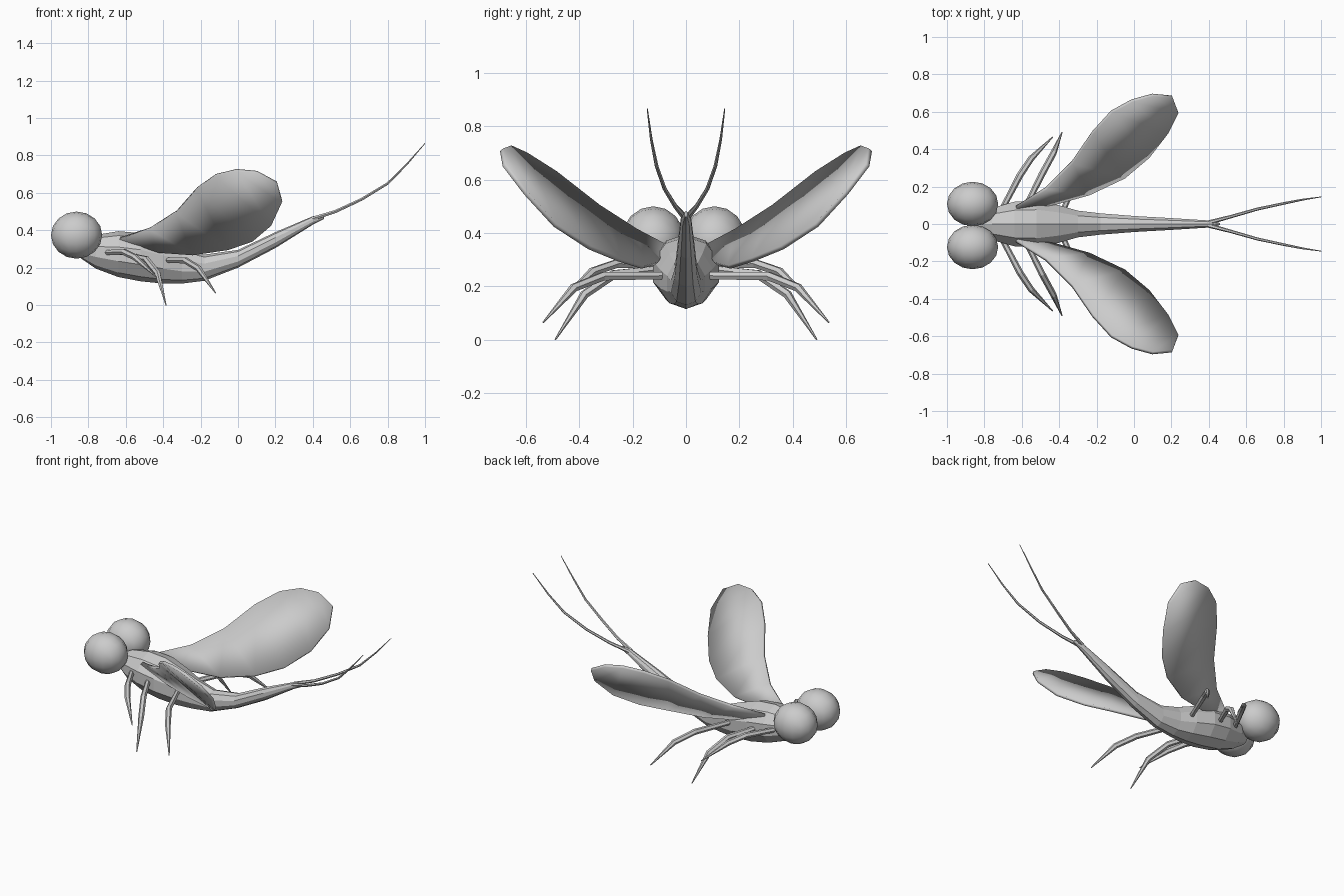
import bpy, bmesh, math
from mathutils import Vector

if "Cube" in bpy.data.objects:
    bpy.data.objects.remove(bpy.data.objects["Cube"])


def make_object(name, bm, smooth=None):
    bmesh.ops.recalc_face_normals(bm, faces=bm.faces[:])
    mesh = bpy.data.meshes.new(name)
    bm.to_mesh(mesh)
    bm.free()
    ob = bpy.data.objects.new(name, mesh)
    bpy.context.collection.objects.link(ob)
    if smooth:
        bpy.ops.object.select_all(action='DESELECT')
        ob.select_set(True)
        bpy.context.view_layer.objects.active = ob
        bpy.ops.object.shade_smooth_by_angle(angle=math.radians(smooth))
    return ob


def loft(name, rings):
    """Skin a list of equal-length point rings and cap both ends."""
    bm = bmesh.new()
    rows = [[bm.verts.new(p) for p in ring] for ring in rings]
    n = len(rows[0])
    for a, b in zip(rows, rows[1:]):
        for i in range(n):
            j = (i + 1) % n
            bm.faces.new((a[i], a[j], b[j], b[i]))
    bm.faces.new(rows[0])
    bm.faces.new(rows[-1])
    return make_object(name, bm)


def tube(name, points, radii, sides=6):
    pts = [Vector(p) for p in points]
    rings = []
    for k, (p, r) in enumerate(zip(pts, radii)):
        t = (pts[min(k + 1, len(pts) - 1)] - pts[max(k - 1, 0)]).normalized()
        u = t.cross(Vector((0, 0, 1))).normalized()
        v = u.cross(t)
        rings.append([p + r * (math.cos(a) * u + math.sin(a) * v)
                      for a in (2 * math.pi * i / sides for i in range(sides))])
    return loft(name, rings)


# body: x, bottom z, top z, half width
sections = [(-0.84, 0.25, 0.33, 0.04), (-0.76, 0.195, 0.375, 0.09),
            (-0.64, 0.15, 0.395, 0.125), (-0.52, 0.127, 0.385, 0.13),
            (-0.40, 0.115, 0.345, 0.105), (-0.30, 0.115, 0.305, 0.075),
            (-0.18, 0.13, 0.27, 0.06), (0.0, 0.20, 0.295, 0.045),
            (0.20, 0.305, 0.39, 0.033), (0.40, 0.43, 0.475, 0.02),
            (0.46, 0.46, 0.482, 0.006)]
rings = []
for x, lo, hi, w in sections:
    rings.append([(x, w * math.sin(a), (lo + hi) / 2 - (hi - lo) / 2 * math.cos(a))
                  for a in (2 * math.pi * i / 10 for i in range(10))])
loft("body", rings)

# wing outline: leading and trailing edges paired from root to tip
leading = [(-0.63, -0.09, 0.357), (-0.47, -0.19, 0.41), (-0.33, -0.33, 0.50),
           (-0.22, -0.49, 0.625), (-0.12, -0.60, 0.695), (-0.01, -0.66, 0.722),
           (0.10, -0.69, 0.712)]
trailing = [(-0.60, -0.08, 0.345), (-0.42, -0.11, 0.285), (-0.24, -0.16, 0.272),
            (-0.05, -0.25, 0.30), (0.08, -0.36, 0.345), (0.18, -0.49, 0.43),
            (0.235, -0.60, 0.55)]
tip = (0.205, -0.68, 0.655)

# leg paths on one side, and the opposite tip's y
legs = {
    "front_leg": [(-0.71, -0.07, 0.28), (-0.61, -0.26, 0.285),
                  (-0.55, -0.35, 0.255), (-0.435, -0.465, 0.15)],
    "middle_leg": [(-0.58, -0.09, 0.265), (-0.49, -0.27, 0.245),
                   (-0.43, -0.38, 0.17), (-0.385, -0.49, 0.0)],
    "rear_leg": [(-0.38, -0.07, 0.24), (-0.28, -0.31, 0.238),
                 (-0.21, -0.42, 0.195), (-0.12, -0.535, 0.065)],
}
filament = [(0.40, -0.008, 0.462), (0.52, -0.04, 0.50), (0.66, -0.08, 0.565),
            (0.80, -0.11, 0.65), (0.90, -0.13, 0.75), (1.0, -0.145, 0.865)]

for side, s in (("left", 1), ("right", -1)):
    def flip(p):
        return (p[0], p[1] * s, p[2])

    # compound eye: a rounded cube
    bm = bmesh.new()
    bmesh.ops.create_cube(bm, size=2)
    bmesh.ops.subdivide_edges(bm, edges=bm.edges[:], cuts=3, use_grid_fill=True)
    for v in bm.verts:
        d = Vector([math.tan(c * math.pi / 4) for c in v.co]).normalized()
        v.co = (-0.863 + 0.137 * d.x, -0.008 * 1 - 0.115 * s + 0.119 * d.y,
                0.374 + 0.126 * d.z)
    make_object(side + "_eye", bm, 25)

    # wing: a thin curved sheet
    bm = bmesh.new()
    a = [bm.verts.new(flip(p)) for p in leading]
    b = [bm.verts.new(flip(p)) for p in trailing]
    for i in range(len(a) - 1):
        bm.faces.new((a[i], a[i + 1], b[i + 1], b[i]))
    bm.faces.new((a[-1], bm.verts.new(flip(tip)), b[-1]))
    wing = make_object(side + "_wing", bm, 40)
    mod = wing.modifiers.new("thickness", 'SOLIDIFY')
    mod.thickness = 0.018
    mod.offset = 0

    # legs and tail filaments
    for name, path in legs.items():
        tube(side + "_" + name, [flip(p) for p in path], (0.015, 0.018, 0.017, 0.003))
    tube(side + "_tail_filament", [flip(p) for p in filament],
         (0.012, 0.009, 0.008, 0.007, 0.005, 0.002))
